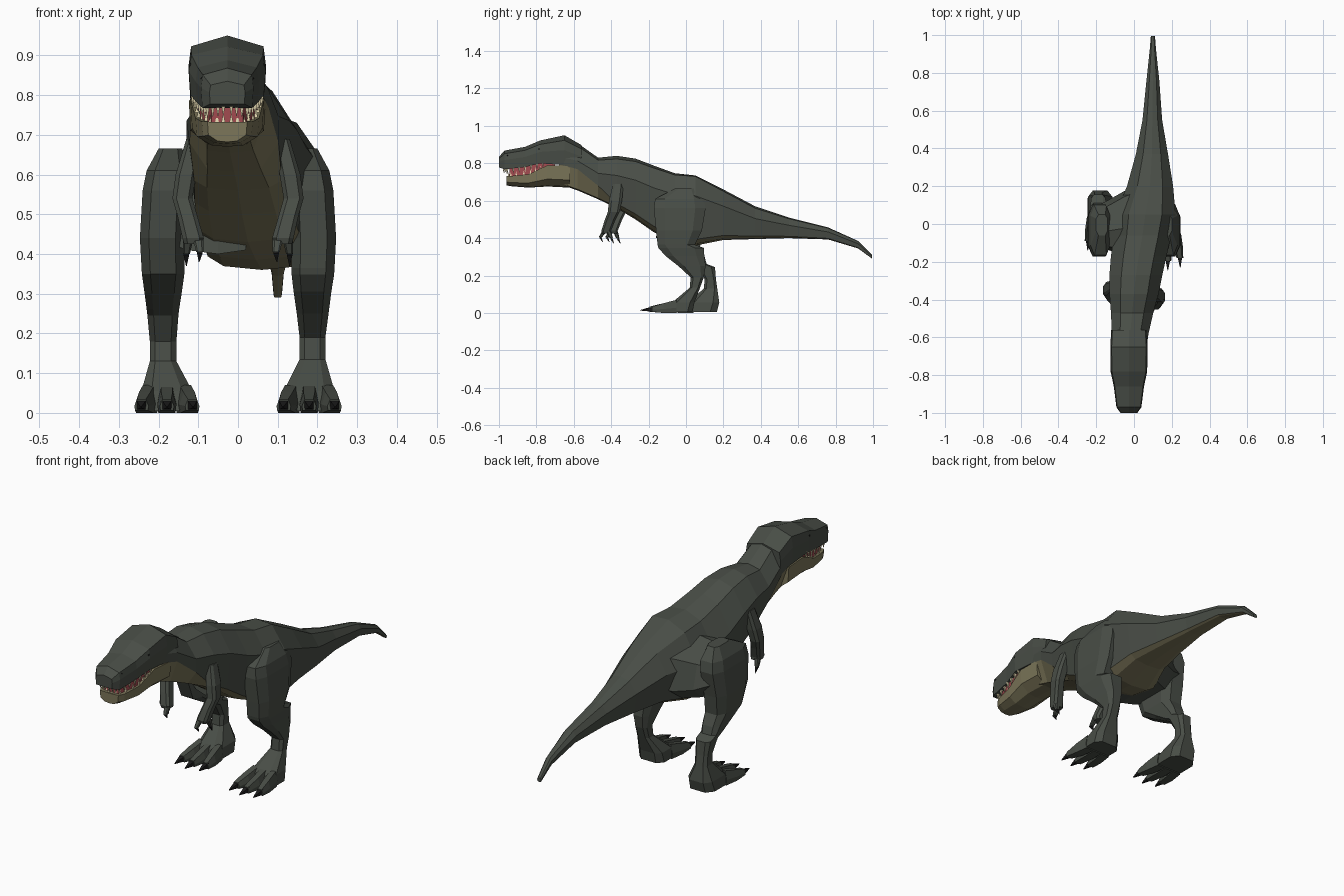
import bpy, bmesh
from mathutils import Vector


def mat(name, r, g, b):
    m = bpy.data.materials.new(name)
    m.diffuse_color = (r, g, b, 1)
    return m


HIDE = mat("hide_green", 0.066, 0.075, 0.062)
BELLY = mat("belly_olive", 0.20, 0.18, 0.10)
CLAW = mat("claw_black", 0.012, 0.012, 0.012)
MOUTH = mat("mouth_red", 0.36, 0.07, 0.08)
TOOTH = mat("tooth_ivory", 0.75, 0.66, 0.42)


def build(name, tubes, mats, pick=None):
    """Skin each tube (a list of rings) with flat faces; pick(j) gives the material slot."""
    bm = bmesh.new()
    for rings in tubes:
        vs = [[bm.verts.new(p) for p in r] for r in rings]
        n = len(vs[0])
        for a, b in zip(vs, vs[1:]):
            for j in range(n):
                k = (j + 1) % n
                f = bm.faces.new((a[j], a[k], b[k], b[j]))
                f.material_index = pick(j) if pick else 0
        bm.faces.new(vs[0])
        bm.faces.new(vs[-1])
    bmesh.ops.recalc_face_normals(bm, faces=bm.faces)
    me = bpy.data.meshes.new(name)
    bm.to_mesh(me)
    bm.free()
    for m in mats:
        me.materials.append(m)
    ob = bpy.data.objects.new(name, me)
    bpy.context.collection.objects.link(ob)
    return ob


def section(y, x, w, zt, zb, half, roll=0.0):
    """Upright ring from a half profile running top to bottom, mirrored across x."""
    full = half + [(-a, b) for a, b in reversed(half) if a > 0]
    mid, h = (zt + zb) / 2, (zt - zb) / 2
    return [(x + a * w, y, mid + b * h + (roll * a * w if b > 0 else 0)) for a, b in full]


def slab(z, y0, y1, x0, x1, c=0.2):
    """Level ring: a box outline with cut corners."""
    cx, cy = c * (x1 - x0), c * (y1 - y0)
    return [(x0 + cx, y0, z), (x1 - cx, y0, z), (x1, y0 + cy, z), (x1, y1 - cy, z),
            (x1 - cx, y1, z), (x0 + cx, y1, z), (x0, y1 - cy, z), (x0, y0 + cy, z)]


def spike(p, q, r):
    """Four-sided tapering spike from p to q."""
    p, q = Vector(p), Vector(q)
    d = (q - p).normalized()
    u = d.cross(Vector((0, 0, 1) if abs(d.z) < 0.8 else (0, 1, 0))).normalized()
    v = d.cross(u)
    cross = [u + v, v - u, -u - v, u - v]
    return [[p + r * c for c in cross], [q + 0.12 * r * c for c in cross]]


# Neck, trunk and tail: y, centre x, half width, top z, bottom z, roll
trunk = [
    (-0.68, -0.025, 0.088, 0.925, 0.69, 0), (-0.58, -0.02, 0.097, 0.908, 0.655, 0),
    (-0.47, -0.01, 0.112, 0.83, 0.608, 0), (-0.37, 0.0, 0.13, 0.84, 0.56, 0),
    (-0.27, 0.01, 0.14, 0.825, 0.50, 0.05), (-0.17, 0.025, 0.147, 0.787, 0.43, 0.1),
    (-0.06, 0.045, 0.152, 0.747, 0.385, 0.15), (0.05, 0.06, 0.16, 0.735, 0.36, 0.2),
    (0.2, 0.085, 0.122, 0.66, 0.39, 0.1), (0.37, 0.095, 0.085, 0.57, 0.395, 0),
    (0.55, 0.097, 0.052, 0.51, 0.40, 0), (0.76, 0.1, 0.034, 0.457, 0.393, 0),
    (0.92, 0.1, 0.017, 0.385, 0.345, 0), (0.995, 0.1, 0.011, 0.31, 0.29, 0)]
rings = []
for y, x, w, zt, zb, roll in trunk:
    # The olive edge sits high on the throat and drops to the underside on the trunk
    edge = -0.1 if y < -0.5 else -0.35 if y < -0.4 else -0.82
    wide = 1.0 if y < -0.4 else 0.85
    half = [(0, 1), (0.55, 0.88), (1, 0.25), (wide, edge), (0.6, min(-0.95, edge - 0.1)), (0, -1)]
    rings.append(section(y, x, w, zt, zb, half, roll))
build("body", [rings], [HIDE, BELLY], lambda j: 1 if 3 <= j <= 6 else 0)

# Skull: y, half width, top z, mouth edge z
skull = [(-1.0, 0.045, 0.835, 0.778), (-0.97, 0.066, 0.868, 0.768), (-0.86, 0.08, 0.888, 0.78),
         (-0.78, 0.097, 0.922, 0.80), (-0.65, 0.098, 0.95, 0.79), (-0.56, 0.094, 0.898, 0.775)]
half = [(0, 1), (0.93, 0.66), (1, 0), (0.95, -1)]
build("skull", [[section(y, -0.027, w, t, b, half) for y, w, t, b in skull]], [HIDE])

# Lower jaw
jaw = [(-0.96, 0.05, 0.733, 0.682), (-0.93, 0.064, 0.733, 0.677), (-0.84, 0.08, 0.742, 0.67),
       (-0.74, 0.093, 0.79, 0.676), (-0.62, 0.097, 0.785, 0.67)]
half = [(0, 0.95), (1, 1), (0.95, -0.3), (0.5, -0.9), (0, -1)]
build("lower_jaw", [[section(y, -0.027, w, t, b, half) for y, w, t, b in jaw]], [BELLY])

# Mouth lining
lining = [(-0.945, 0.04, 0.785, 0.72), (-0.86, 0.066, 0.795, 0.725), (-0.7, 0.086, 0.83, 0.75)]
half = [(1, 1), (1, -1)]
build("mouth_lining", [[section(y, -0.027, w, t, b, half) for y, w, t, b in lining]], [MOUTH])


def tooth_row(name, path, count, length, r):
    """Spread teeth along a half jaw line and mirror them."""
    tubes = []
    for i in range(count):
        t = i / (count - 1) * (len(path) - 1)
        k = min(int(t), len(path) - 2)
        p = Vector(path[k]).lerp(Vector(path[k + 1]), t - k)
        for s in (1, -1):
            q = Vector((s * p.x - 0.027, p.y, p.z))
            tubes.append(spike(q, q + Vector((0, 0, length)), r))
    build(name, tubes, [TOOTH])


tooth_row("upper_teeth", [(0.01, -0.975, 0.782), (0.05, -0.955, 0.775),
                          (0.07, -0.86, 0.785), (0.087, -0.765, 0.808)], 10, -0.032, 0.006)
tooth_row("lower_teeth", [(0.01, -0.948, 0.73), (0.047, -0.935, 0.73),
                          (0.07, -0.84, 0.74), (0.082, -0.78, 0.765)], 8, 0.022, 0.005)

# Eyes and nostrils
marks = []
for s in (1, -1):
    for px, y, z, r in ((0.089, -0.785, 0.876, 0.006), (0.06, -0.955, 0.842, 0.005)):
        p = Vector((s * px - 0.027, y, z))
        marks.append(spike(p, p + Vector((s * 0.008, 0, 0)), r))
build("eyes_and_nostrils", marks, [CLAW])

# Left haunch bridging the trunk to the thigh
haunch = [(-0.205, -0.10, 0.09, 0.44, 0.63), (-0.13, -0.14, 0.13, 0.41, 0.645),
          (-0.05, -0.16, 0.175, 0.40, 0.665), (0.02, -0.15, 0.2, 0.41, 0.67)]
build("left_haunch", [[[(x, a, zb), (x, a + 0.02, zt - 0.03), (x, (a + b) / 2 - 0.03, zt),
                        (x, b - 0.03, zt - 0.06), (x, b, zb + 0.06), (x, b - 0.07, zb)]
                       for x, a, b, zb, zt in haunch]], [HIDE])

# Legs, top to sole: z, front y, back y, inner x, outer x
thigh = [(0.665, -0.06, 0.05, 0.14, 0.2), (0.61, -0.165, 0.095, 0.125, 0.23),
         (0.56, -0.172, 0.105, 0.13, 0.24), (0.44, -0.16, 0.085, 0.135, 0.247)]
shins = {
    "right": [(0.365, -0.152, 0.047, 0.135, 0.243), (0.348, -0.148, 0.095, 0.135, 0.242),
              (0.305, -0.11, 0.098, 0.14, 0.235),
              (0.25, -0.04, 0.105, 0.148, 0.228), (0.19, 0.025, 0.095, 0.155, 0.22),
              (0.135, 0.02, 0.075, 0.155, 0.22), (0.055, -0.075, 0.045, 0.115, 0.243),
              (0.005, -0.1, 0.035, 0.112, 0.247)],
    "left": [(0.35, -0.125, 0.075, 0.135, 0.242), (0.3, -0.04, 0.1, 0.142, 0.235),
             (0.262, 0.03, 0.11, 0.148, 0.23),
             (0.245, 0.06, 0.155, 0.15, 0.228), (0.18, 0.1, 0.16, 0.155, 0.222),
             (0.13, 0.095, 0.167, 0.155, 0.222), (0.055, 0.01, 0.178, 0.115, 0.243),
             (0.005, -0.015, 0.165, 0.112, 0.247)]}
for side, s, dy in (("right", 1, 0.0), ("left", -1, 0.09)):
    def flip(tube):
        return [[(s * p[0], p[1], p[2]) for p in r] for r in tube]

    build(side + "_leg", [flip([slab(*r) for r in thigh + shins[side]])], [HIDE])

    # Three toes with claws
    toes, claws = [], []
    half = [(0.6, 1), (1, -0.2), (0.9, -1)]
    for k in (-1, 0, 1):
        x, reach = 0.179 + 0.056 * k, -0.18 - (0.015 if k == 0 else 0) + dy
        toes.append(flip([section(-0.05 + dy, x - 0.01 * k, 0.024, 0.07, 0.0, half),
                          section(-0.12 + dy, x, 0.024, 0.052, 0.0, half),
                          section(reach, x + 0.008 * k, 0.018, 0.034, 0.006, half)]))
        claws.append(flip(spike((x + 0.008 * k, reach + 0.01, 0.02),
                                (x + 0.01 * k, reach - 0.05, 0.014), 0.013)))
    build(side + "_toes", toes, [HIDE])
    build(side + "_toe_claws", claws, [CLAW])

    # Arm with a two-fingered hand
    ay = 0.0 if s > 0 else 0.035
    arm = [(0.69, -0.39, -0.335, 0.09, 0.13), (0.6, -0.412, -0.342, 0.105, 0.157),
           (0.54, -0.418, -0.355, 0.115, 0.165), (0.495, -0.435, -0.378, 0.102, 0.152),
           (0.44, -0.452, -0.4, 0.086, 0.14), (0.425, -0.448, -0.4, 0.09, 0.136)]
    build(side + "_arm", [flip([slab(z, a + ay, b + ay, i, o) for z, a, b, i, o in arm])], [HIDE])
    tips = [((0.1, -0.437 + ay, 0.435), (0.096, -0.458 + ay, 0.405), (0.098, -0.445 + ay, 0.38)),
            ((0.126, -0.412 + ay, 0.435), (0.13, -0.4 + ay, 0.4), (0.13, -0.385 + ay, 0.37))]
    build(side + "_fingers", [flip([slab(p.z, p.y - r, p.y + r, p.x - r, p.x + r)
                                    for p, r in ((Vector(a), 0.013), (Vector(b), 0.009))])
                              for a, b, c in tips], [HIDE])
    build(side + "_finger_claws", [flip(spike(b, c, 0.007)) for a, b, c in tips], [CLAW])
